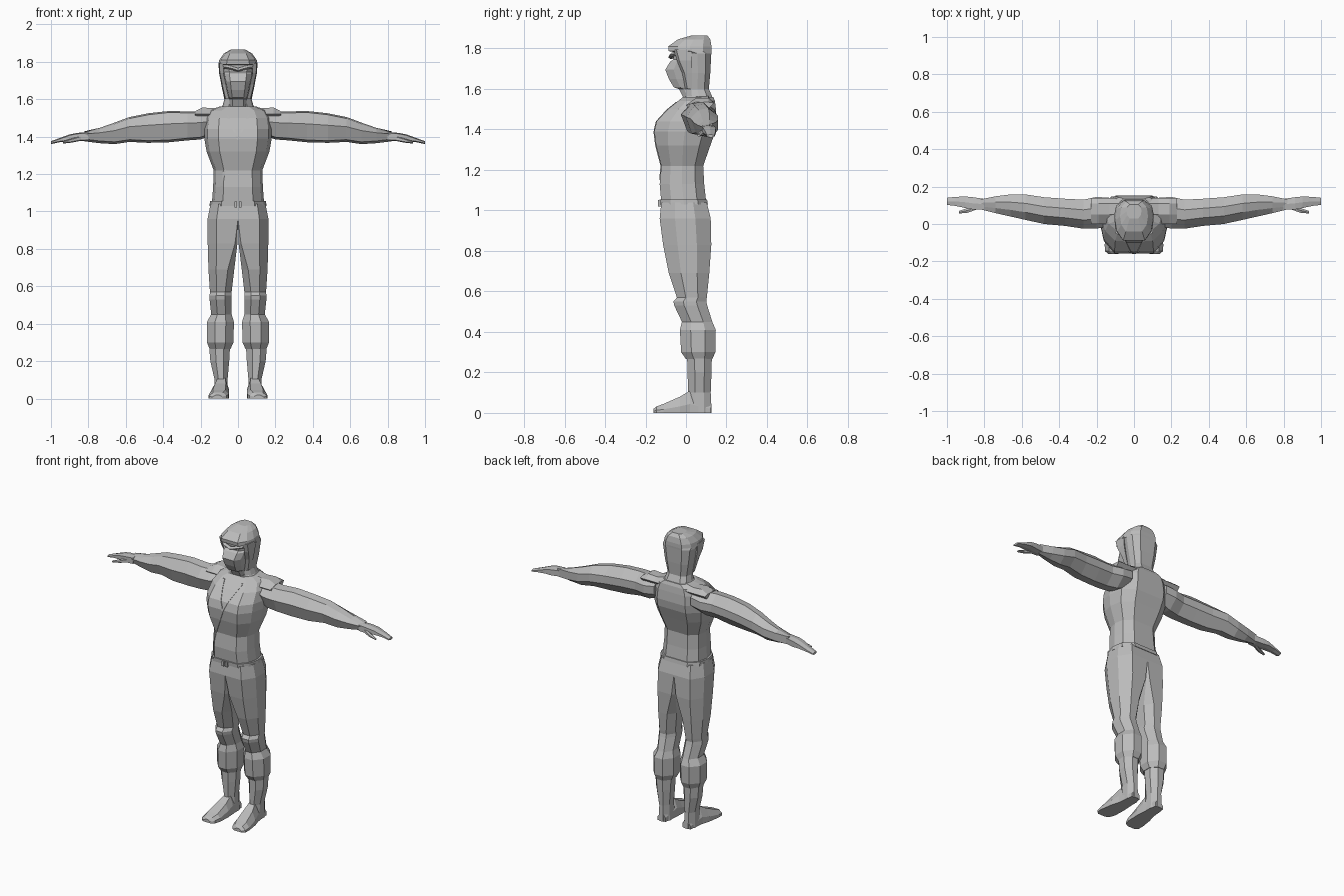
import bpy, bmesh
from mathutils import Vector
from mathutils.bvhtree import BVHTree

grey = bpy.data.materials.new("cloth grey")
grey.diffuse_color = (0.5, 0.5, 0.5, 1)


def make(name, verts, faces, mirror=False):
    me = bpy.data.meshes.new(name)
    me.from_pydata(verts, [], faces)
    bm = bmesh.new()
    bm.from_mesh(me)
    bmesh.ops.recalc_face_normals(bm, faces=bm.faces)
    bm.to_mesh(me)
    bm.free()
    me.materials.append(grey)
    ob = bpy.data.objects.new(name, me)
    bpy.context.collection.objects.link(ob)
    if mirror:
        ob.modifiers.new("mirror", 'MIRROR').use_mirror_merge = False
    return ob


def loft(name, rings, mirror=False):
    """Skin a list of equal-length point rings and cap both ends."""
    n = len(rings[0])
    verts = [p for r in rings for p in r]
    faces = [(k * n + i, k * n + (i + 1) % n, (k + 1) * n + (i + 1) % n, (k + 1) * n + i)
             for k in range(len(rings) - 1) for i in range(n)]
    faces += [tuple(range(n)), tuple(range(len(verts) - n, len(verts)))]
    return make(name, verts, faces, mirror)


def body(z, w, f, b):
    """Symmetric 12-sided ring: half width, front y and back y."""
    m = (f + b) / 2
    half = [(0.58, f), (0.9, f + (m - f) * 0.45), (1, m), (0.92, m + (b - m) * 0.6), (0.55, b)]
    right = [(w * u, y, z) for u, y in half]
    return [(0, f, z)] + right + [(0, b, z)] + [(-x, y, z) for x, y, z in reversed(right)]


def limb(z, x0, x1, f, b, inner=0.3):
    """Eight-sided leg ring with an adjustable inner chamfer."""
    w, d = x1 - x0, b - f
    return [(x0 + w * inner, f, z), (x1 - w * .3, f, z), (x1, f + d * .3, z), (x1, b - d * .3, z),
            (x1 - w * .3, b, z), (x0 + w * inner, b, z), (x0, b - d * inner, z), (x0, f + d * inner, z)]


# Jacket
torso = loft("jacket", [body(*r) for r in [
    (1.04, .14, -.122, .10), (1.13, .133, -.13, .09), (1.22, .13, -.122, .085),
    (1.32, .168, -.148, .12), (1.39, .18, -.157, .145), (1.44, .18, -.145, .152),
    (1.50, .172, -.09, .148), (1.54, .15, -.04, .143), (1.56, .10, -.015, .135)]])

# Shoulder caps of the jacket
loft("shoulder_yoke", [[(x, y, z) for y, z in ((.0, 1.52), (.05, t), (.11, t), (.14, 1.53), (.07, 1.46))]
                       for x, t in ((.07, 1.565), (.13, 1.552), (.19, 1.556), (.23, 1.535))], True)

# Belt
loft("belt", [body(1.03, .152, -.128, .108), body(1.055, .15, -.13, .104)])
for s in (-1, 1):
    loft("belt_knot_end", [[(x + s * .012, y, z) for x, y in ((-.007, -.138), (.007, -.138), (.007, -.12), (-.007, -.12))]
                           for z in (1.02, 1.052)])

# Trousers: hip halves meet at the centre, then split into legs
loft("trouser_leg", [limb(*r) for r in [
    (1.04, 0, .147, -.122, .102, 0), (.96, 0, .163, -.13, .122, 0), (.83, .003, .162, -.113, .125, .08),
    (.69, .02, .158, -.085, .115, .25), (.57, .034, .15, -.045, .103), (.55, .034, .152, -.062, .10),
    (.53, .034, .152, -.058, .105), (.45, .034, .143, -.02, .13), (.41, .022, .166, -.03, .147),
    (.30, .024, .166, -.024, .145), (.265, .04, .152, .0, .13)]], True)

# Shins and feet
loft("shin", [limb(*r) for r in [
    (.29, .042, .155, .005, .128), (.20, .047, .148, .008, .126), (.10, .056, .125, .01, .122), (.0, .052, .125, .0, .127)]], True)
loft("foot", [[(x0, y, 0), (x0, y, h * .5), (x0 + .018, y, h), (x1 - .022, y, h), (x1, y, h * .4), (x1, y, 0)]
              for y, x0, x1, h in [(.122, .06, .118, .05), (.02, .05, .13, .11), (-.03, .047, .145, .08),
                                   (-.11, .05, .157, .045), (-.145, .062, .155, .032), (-.16, .085, .138, .02)]], True)

# Sleeves: x, front y, back y, bottom z, top z
arm = [(.13, -.01, .14, 1.41, 1.53), (.20, -.025, .145, 1.385, 1.535), (.27, -.025, .13, 1.38, 1.535),
       (.37, -.01, .135, 1.37, 1.537), (.48, .0, .143, 1.367, 1.525), (.58, .022, .158, 1.372, 1.505),
       (.66, .04, .158, 1.36, 1.475), (.74, .058, .148, 1.365, 1.447), (.82, .078, .132, 1.375, 1.423)]
loft("sleeve", [[(x, f, (lo + hi) / 2 + .015), (x, f + (b - f) * .3, hi - .008), (x, b - (b - f) * .35, hi),
                 (x, b, (lo + hi) / 2 + .03), (x, b, (lo + hi) / 2 - .02), (x, b - (b - f) * .35, lo),
                 (x, f + (b - f) * .2, lo + .012)] for x, f, b, lo, hi in arm], True)


def hand(name, secs):
    loft(name, [[(x, f, lo + .005), (x, f, hi - .005), (x, (f + b) / 2, hi), (x, b, hi - .006), (x, b, lo + .004),
                 (x, (f + b) / 2, lo)] for x, f, b, lo, hi in secs], True)


hand("hand", [(.80, .078, .134, 1.378, 1.425), (.86, .078, .143, 1.375, 1.42), (.90, .085, .147, 1.377, 1.412),
              (.955, .097, .145, 1.37, 1.392), (1.0, .102, .14, 1.36, 1.376)])
hand("thumb", [(.84, .078, .105, 1.378, 1.405), (.89, .06, .085, 1.368, 1.39), (.935, .056, .07, 1.363, 1.376)])

# Hood, open at the face below the brow
loft("hood", [body(*r) for r in [
    (1.53, .115, -.02, .14), (1.565, .083, .0, .128), (1.60, .073, .0, .113), (1.68, .09, -.002, .12),
    (1.775, .104, -.012, .125), (1.787, .105, -.085, .126), (1.81, .10, -.088, .126),
    (1.845, .075, -.04, .12), (1.865, .04, .03, .105)]])

# Hood cheek flaps beside the face
loft("hood_cheek", [[(x - .02, .02, z), (x - .02, f, z), (x, f + .012, z), (x + .004, .03, z)]
                    for z, x, f in [(1.60, .066, -.005), (1.68, .085, -.02), (1.74, .097, -.045), (1.795, .10, -.06)]], True)

# Face with mask and recessed eye band
loft("masked_face", [body(*r) for r in [
    (1.55, .05, -.01, .08), (1.60, .05, -.035, .08), (1.608, .052, -.06, .08), (1.65, .062, -.085, .08),
    (1.695, .07, -.102, .08), (1.735, .08, -.078, .08), (1.745, .08, -.062, .08), (1.79, .085, -.065, .08)]])

# Slanted eyebrow ridges
loft("brow", [[(x, y, z - .008), (x, y - .012, z), (x, y, z + .012), (x, y + .03, z)]
              for x, y, z in [(.0, -.075, 1.755), (.045, -.07, 1.768), (.082, -.04, 1.775)]], True)

# Lapels and jacket wrap edge, projected onto the chest
bvh = BVHTree.FromPolygons([v.co for v in torso.data.vertices], [list(p.vertices) for p in torso.data.polygons])


def trim(name, path, width, steps=8):
    pts = []
    for (ax, az), (bx, bz) in zip(path, path[1:]):
        pts += [(ax + (bx - ax) * i / steps, az + (bz - az) * i / steps) for i in range(steps)]
    pts.append(path[-1])
    rings = []
    for x, z in pts:
        ring = []
        for dx in (-width / 2, width / 2):
            hit = bvh.ray_cast(Vector((x + dx, -1, z)), Vector((0, 1, 0)))[0]
            ring += [(x + dx, hit.y - d, z) for d in ((-.004, .004) if dx < 0 else (.004, -.004))]
        rings.append(ring)
    loft(name, rings)


trim("right_lapel", [(-.065, 1.535), (0, 1.385)], .012)
trim("left_lapel_wrap", [(.065, 1.535), (0, 1.385), (-.025, 1.32), (-.075, 1.21), (-.1, 1.06)], .012)
